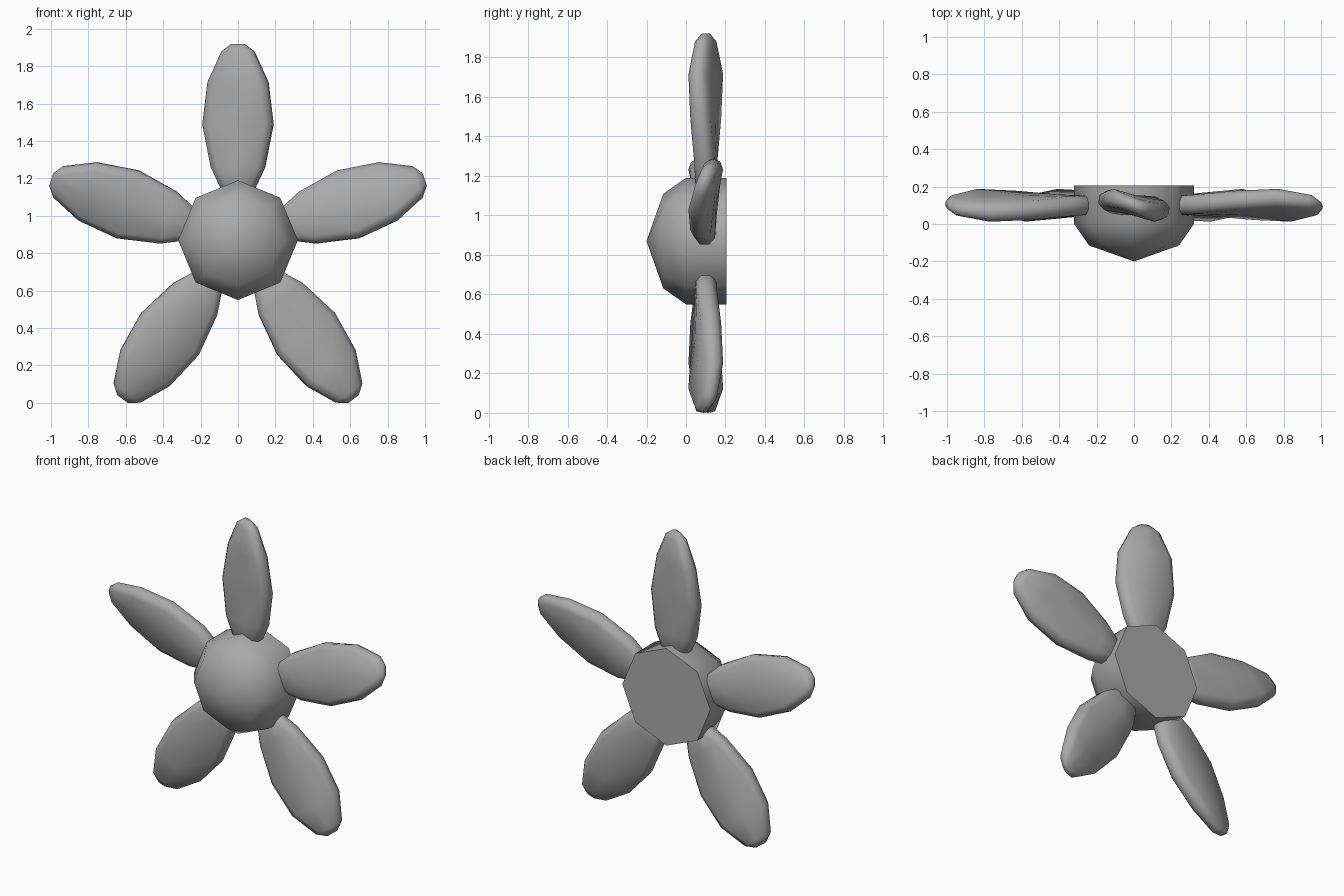
import bpy, bmesh
from math import sin, cos, pi, radians
from mathutils import Matrix, Vector

if "Cube" in bpy.data.objects:
    bpy.data.objects.remove(bpy.data.objects["Cube"])

grey = bpy.data.materials.new("plain grey")
grey.use_nodes = True
grey.diffuse_color = (0.4, 0.4, 0.4, 1)
grey.node_tree.nodes["Principled BSDF"].inputs["Base Color"].default_value = grey.diffuse_color

CENTRE = Vector((0, 0, 0.87))


def finish(bm, name, angle):
    bmesh.ops.recalc_face_normals(bm, faces=bm.faces)
    mesh = bpy.data.meshes.new(name)
    bm.to_mesh(mesh)
    bm.free()
    mesh.materials.append(grey)
    obj = bpy.data.objects.new(name, mesh)
    bpy.context.collection.objects.link(obj)
    bpy.ops.object.select_all(action="DESELECT")
    obj.select_set(True)
    bpy.context.view_layer.objects.active = obj
    bpy.ops.object.shade_smooth_by_angle(angle=radians(angle))
    return obj


def bridge(bm, rings):
    n = len(rings[0])
    for a, b in zip(rings, rings[1:]):
        for i in range(n):
            j = (i + 1) % n
            bm.faces.new((a[i], a[j], b[j], b[i]))


# Hub: eight-sided dome with a straight skirt and a flat back
bm = bmesh.new()
rings = [[bm.verts.new((r * sin(i * pi / 4), y, r * cos(i * pi / 4))) for i in range(8)]
         for y, r in ((-0.115, 0.24), (0, 0.32), (0.205, 0.32))]
bridge(bm, rings)
nose = bm.verts.new((0, -0.2, 0))
for i in range(8):
    bm.faces.new((nose, rings[0][i], rings[0][(i + 1) % 8]))
bm.faces.new(rings[-1])
finish(bm, "hub", 50).location = CENTRE

# Blade sections: radius, half width, half thickness, twist in degrees
SECTIONS = ((0.25, 0.065, 0.03, 0), (0.285, 0.097, 0.051, 0), (0.39, 0.145, 0.052, 3),
            (0.62, 0.19, 0.052, 10), (0.845, 0.165, 0.05, 18), (1.01, 0.088, 0.038, 21),
            (1.05, 0.035, 0.015, 22))


def make_blade(name, turn):
    bm = bmesh.new()
    rings = []
    for radius, w, t, twist in SECTIONS:
        inner = w - min(0.035, w * 0.4)
        half = [(w, -t * 0.45), (w, t * 0.45), (inner, t), (0, t * 1.04)]
        outline = half + [(-inner, t), (-w, t * 0.45), (-w, -t * 0.45),
                          (-inner, -t), (0, -t * 1.04), (inner, -t)]
        spin = Matrix.Rotation(radians(-twist), 3, "Z")
        rings.append([bm.verts.new(spin @ Vector((x, y, 0)) + Vector((0, 0.1, radius)))
                      for x, y in outline])
    bridge(bm, rings)
    bm.faces.new(rings[0])
    bm.faces.new(rings[-1])
    bmesh.ops.rotate(bm, verts=bm.verts, cent=(0, 0, 0), matrix=Matrix.Rotation(turn, 3, "Y"))
    finish(bm, name, 75).location = CENTRE


# Five blades evenly spaced around the hub
names = ("top", "upper_left", "lower_left", "lower_right", "upper_right")
for k, side in enumerate(names):
    make_blade(side + "_blade", k * 2 * pi / 5)
